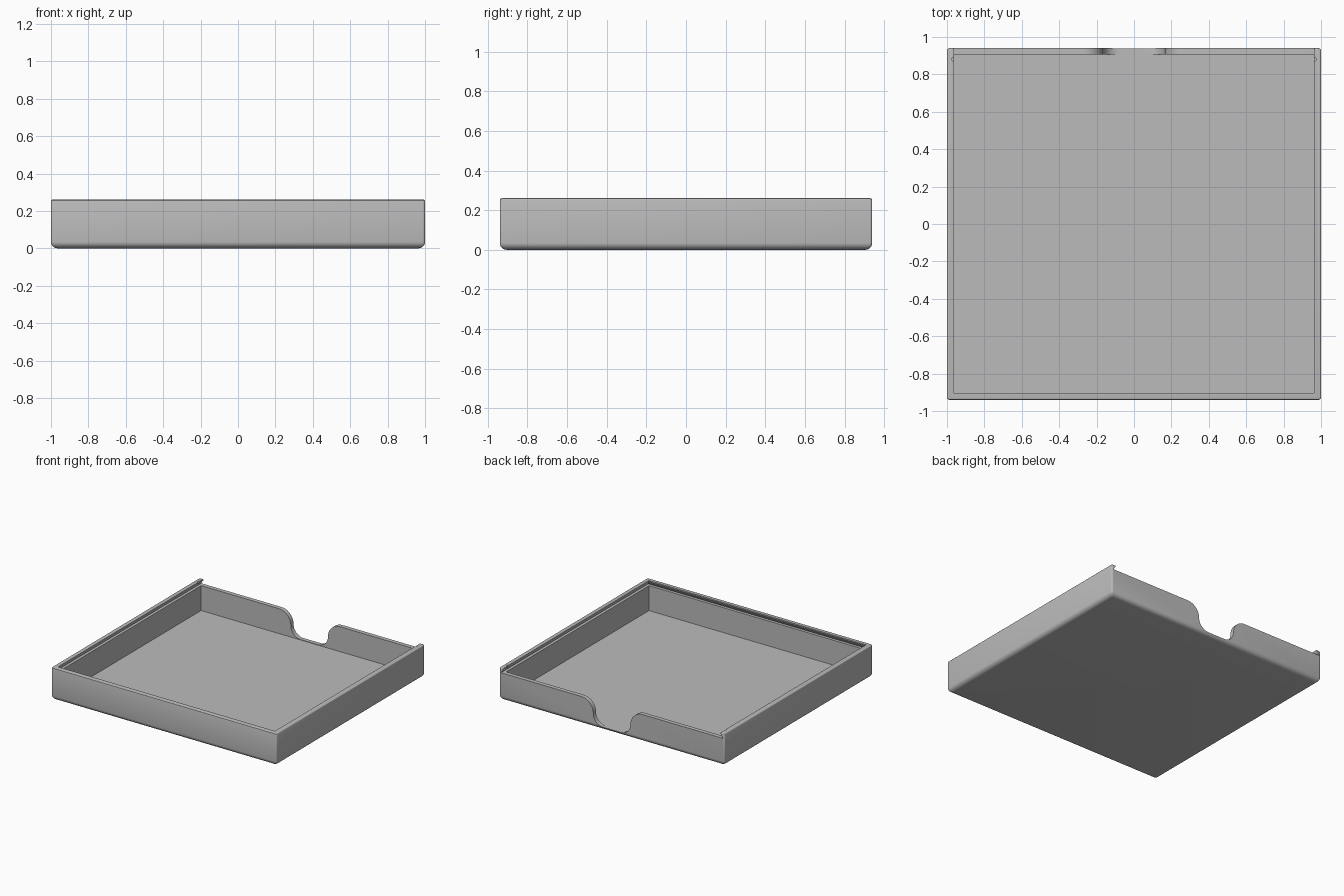
import bpy, bmesh
from math import sin, cos, pi

cube = bpy.data.objects.get("Cube")
if cube:
    bpy.data.objects.remove(cube, do_unlink=True)

W, D, H = 1.0, 0.94, 0.26          # half width, half depth, height
WALL, FLOOR, LEDGE = 0.037, 0.02, 0.22
IN_X, IN_Y = W - WALL, D - 0.034

grey = bpy.data.materials.new("plain grey")
grey.use_nodes = True
COLOR = (0.5, 0.5, 0.5, 1)
grey.diffuse_color = COLOR
grey.node_tree.nodes["Principled BSDF"].inputs["Base Color"].default_value = COLOR


def loft(name, rings):
    """Solid skinned through closed rings of equal length, capped at both ends."""
    bm = bmesh.new()
    loops = [[bm.verts.new(p) for p in ring] for ring in rings]
    n = len(loops[0])
    for a, b in zip(loops, loops[1:]):
        for i in range(n):
            j = (i + 1) % n
            bm.faces.new((a[i], a[j], b[j], b[i]))
    bm.faces.new(loops[0][::-1])
    bm.faces.new(loops[-1])
    bmesh.ops.recalc_face_normals(bm, faces=bm.faces)
    mesh = bpy.data.meshes.new(name)
    bm.to_mesh(mesh)
    bm.free()
    mesh.materials.append(grey)
    obj = bpy.data.objects.new(name, mesh)
    bpy.context.collection.objects.link(obj)
    return obj


def rect(x, y0, y1, z):
    return [(-x, y0, z), (x, y0, z), (x, y1, z), (-x, y1, z)]


def rounded_rect(inset, z, r=0.012, steps=4):
    ring = []
    for k, (sx, sy) in enumerate(((1, 1), (-1, 1), (-1, -1), (1, -1))):
        for i in range(steps + 1):
            a = (k + i / steps) * pi / 2
            ring.append((sx * (W - inset - r) + r * cos(a),
                         sy * (D - inset - r) + r * sin(a), z))
    return ring


# Tray block with a rounded bottom edge and a softened top edge
R, T = 0.035, 0.008
quarter = [i / 6 * pi / 2 for i in range(7)]
profile = [(R - R * sin(a), R - R * cos(a)) for a in quarter]
profile += [(T - T * cos(a), H - T + T * sin(a)) for a in quarter[::2]]
tray = loft("tray", [rounded_rect(i, z) for i, z in profile])

# Main cavity
cutters = [loft("cavity_cutter", [rect(IN_X - 0.001, -IN_Y + 0.001, IN_Y, z)
                                  for z in (FLOOR, H + 0.1)])]

# Undercut lid channel, open at the back
G = 0.022
cutters.append(loft("lid_channel_cutter", [
    rect(IN_X + G, -IN_Y - G, D + 0.2, LEDGE),
    rect(IN_X, -IN_Y, D + 0.2, H - 0.006),
    rect(IN_X, -IN_Y, D + 0.2, H + 0.1)]))

# Thumb notch in the back wall: convex shoulder flowing into a concave foot
S, F, LOW = 0.105, 0.088, 0.024
fine = [i / 12 * pi / 2 for i in range(13)]
MID = LOW + F
half = [(0.165 - F + F * sin(a), MID - F * cos(a)) for a in fine]
half += [(0.165 + S - S * cos(a), MID + (LEDGE - MID) * sin(a)) for a in fine[1:]]
half.append((half[-1][0], LEDGE + 0.02))
outline = half + [(-x, z) for x, z in reversed(half)]
cutters.append(loft("thumb_notch_cutter", [[(x, y, z) for x, z in outline]
                                           for y in (IN_Y - 0.02, D + 0.1)]))

# Small lid detents in both rails near the back
for side, word in ((-1, "right"), (1, "left")):
    cutters.append(loft(word + "_detent_cutter", [
        [(side * IN_X + 0.011 * cos(i * pi / 8), 0.88 + 0.011 * sin(i * pi / 8), z)
         for i in range(16)] for z in (LEDGE + 0.005, H + 0.1)]))

# Carve the tray, then drop the cutters
for c in cutters:
    mod = tray.modifiers.new(c.name, "BOOLEAN")
    mod.operation, mod.solver, mod.object = "DIFFERENCE", "EXACT", c
bpy.ops.object.select_all(action="DESELECT")
bpy.context.view_layer.objects.active = tray
tray.select_set(True)
for mod in list(tray.modifiers):
    bpy.ops.object.modifier_apply(modifier=mod.name)
for c in cutters:
    bpy.data.objects.remove(c, do_unlink=True)
bpy.ops.object.shade_smooth_by_angle(angle=pi / 6)
